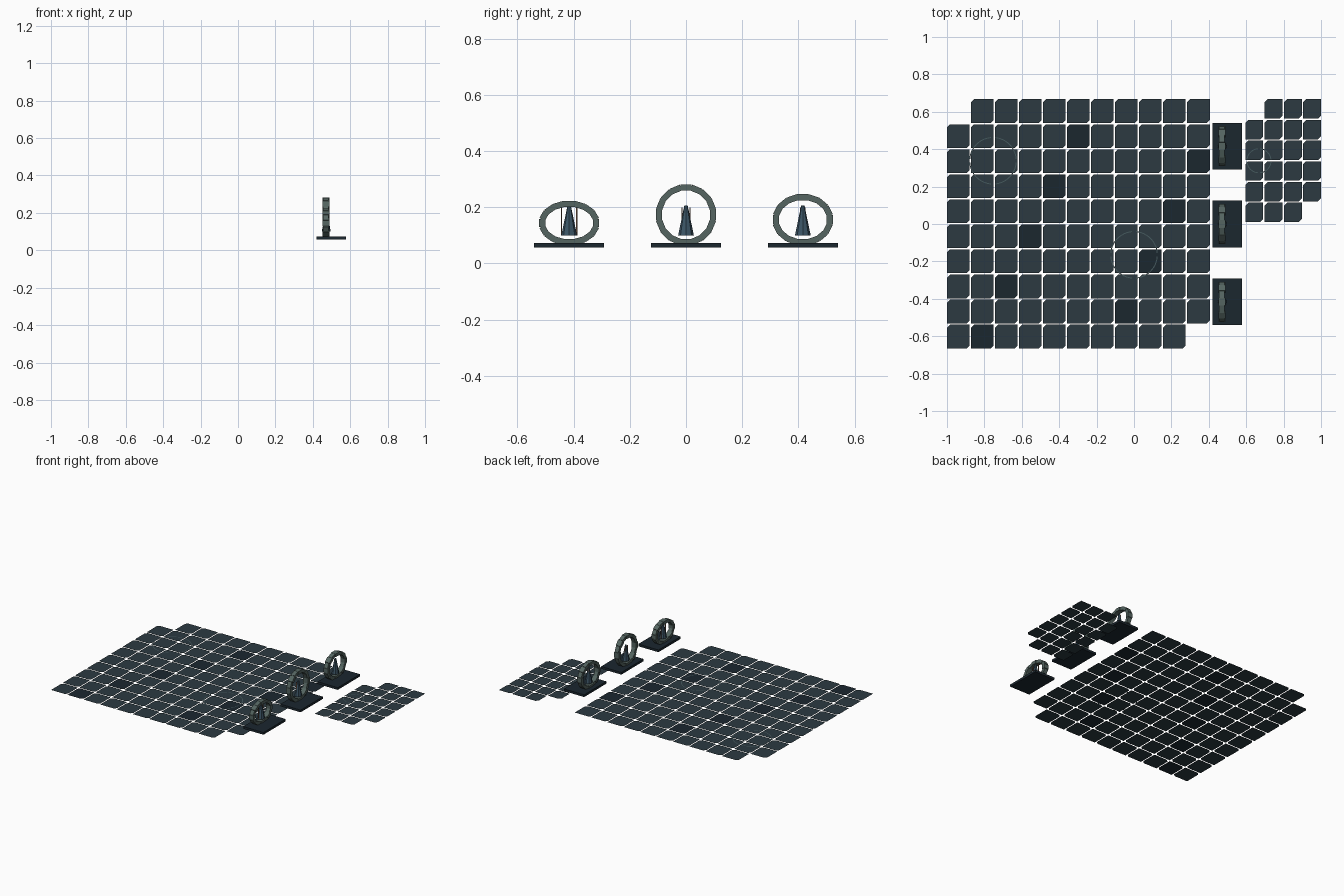
import bpy, bmesh, math
from mathutils import Matrix, Vector

if "Cube" in bpy.data.objects:
    bpy.data.objects.remove(bpy.data.objects["Cube"])


def material(name, rgb):
    m = bpy.data.materials.new(name)
    m.diffuse_color = (*rgb, 1)
    m.use_nodes = True
    m.node_tree.nodes["Principled BSDF"].inputs["Base Color"].default_value = m.diffuse_color
    return m


SLATE = material("slate", (0.025, 0.042, 0.053))
DARK = material("dark_slate", (0.011, 0.02, 0.028))
STONE = material("weathered_stone", (0.09, 0.13, 0.12))
STEEL = material("blue_steel", (0.045, 0.09, 0.13))
COPPER = material("copper", (0.16, 0.085, 0.055))
INLAY = material("inlay", (0.06, 0.1, 0.11))


def finish(name, bm, *mats):
    me = bpy.data.meshes.new(name)
    bm.to_mesh(me)
    bm.free()
    for m in mats:
        me.materials.append(m)
    ob = bpy.data.objects.new(name, me)
    bpy.context.collection.objects.link(ob)
    return ob


def box(bm, center, size, rot=Matrix()):
    mat = Matrix.Translation(center) @ rot @ Matrix.Diagonal((*size, 1))
    bmesh.ops.create_cube(bm, size=1, matrix=mat)


# Thin paving: flat tiles with two clipped corners, two opposite corners left out
def paving(name, x0, x1, y0, y1, cols, rows, cut, gap=0.007, pattern=False):
    bm = bmesh.new()
    px, py = (x1 - x0 + gap) / cols, (y1 - y0 + gap) / rows
    for r in range(rows):
        for c in range(cols):
            if (r, c) in ((0, 0), (rows - 1, cols - 1)):
                continue
            l, t = x0 + c * px, y1 - r * py
            rt, b = l + px - gap, t - py + gap
            pts = [(l, b), (rt - cut, b), (rt, b + cut), (rt, t), (l + cut, t), (l, t - cut)]
            f = bm.faces.new([bm.verts.new((x, y, 0)) for x, y in pts])
            if pattern and (c - 5 * r) % 11 == 0:
                f.material_index = 1
    return finish(name, bm, SLATE, DARK)


paving("main_floor", -1, 0.405, -0.665, 0.667, 11, 10, 0.016, pattern=True)
paving("side_floor", 0.595, 1, 0.01, 0.667, 4, 6, 0.016)


# Broken circle inlays lying on the paving
def inlay(name, x, y, radius, width=0.005, arcs=4, steps=12):
    bm = bmesh.new()
    for a in range(arcs):
        prev = None
        for s in range(steps + 1):
            ang = math.tau * (a + 0.05 + 0.9 * s / steps) / arcs
            d = Vector((math.cos(ang), math.sin(ang), 0))
            base = Vector((x, y, 0.002))
            cur = [bm.verts.new(base + d * (radius - width)), bm.verts.new(base + d * radius)]
            if prev:
                bm.faces.new((prev[0], prev[1], cur[1], cur[0]))
            prev = cur
    return finish(name, bm, INLAY)


inlay("west_circle", -0.754, 0.338, 0.127)
inlay("centre_circle", 0, -0.165, 0.127)
inlay("side_circle", 0.668, 0.338, 0.067)


# Gate: slab, ring of stone blocks, hanging spire and flanking rods
def gate(label, y, half_height, rod_offset):
    bm = bmesh.new()
    box(bm, (0.499, y, 0.065), (0.158, 0.249, 0.016))
    finish(label + "_gate_slab", bm, DARK)

    gx, zc, n = 0.47, 0.065 + half_height, 16
    ry, rz, thick = 0.096, half_height - 0.011, 0.022
    bm = bmesh.new()
    for i in range(n):
        a = math.tau * i / n
        ty, tz = -ry * math.sin(a), rz * math.cos(a)
        length = math.hypot(ty, tz) * math.tau / n * 1.08
        rot = Matrix.Rotation(math.atan2(tz, ty), 4, 'X')
        depth = 0.036 if i % 2 == 0 else 0.029
        box(bm, (gx, y + ry * math.cos(a), zc + rz * math.sin(a)), (depth, length, thick), rot)
    finish(label + "_gate_ring", bm, STONE)

    bm = bmesh.new()
    bmesh.ops.create_cone(bm, cap_ends=True, segments=8, radius1=0.028, radius2=0.006, depth=0.106,
                          matrix=Matrix.Translation((gx + 0.002, y, 0.153)) @ Matrix.Diagonal((0.85, 1, 1, 1)))
    finish(label + "_gate_spire", bm, STEEL)

    bm = bmesh.new()
    for s in (-1, 1):
        box(bm, (gx, y + s * rod_offset, 0.15), (0.005, 0.004, 0.1))
    finish(label + "_gate_rods", bm, COPPER)


gate("south", -0.416, 0.079, 0.027)
gate("middle", 0, 0.108, 0.014)
gate("north", 0.416, 0.091, 0.008)
